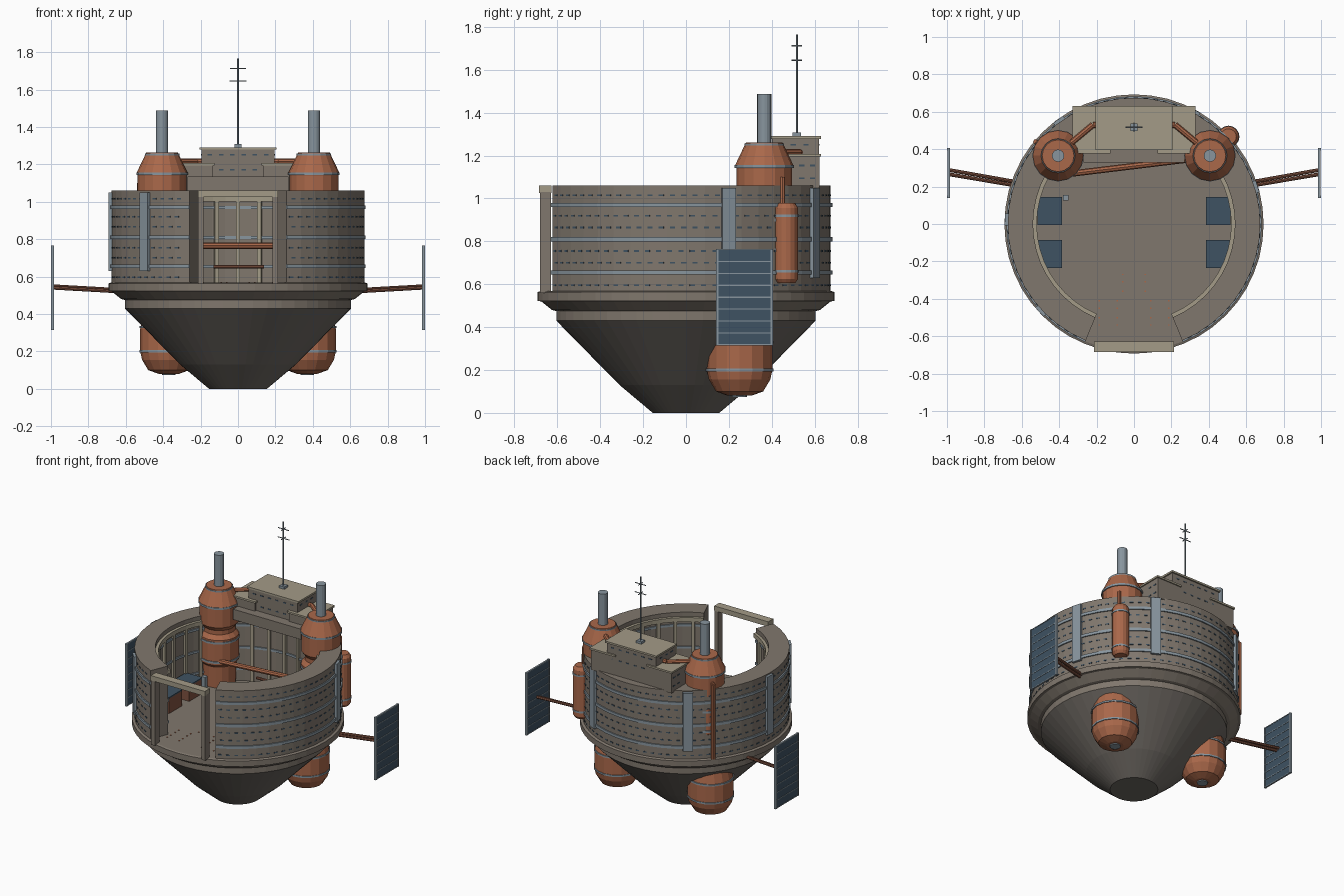
import bpy, bmesh, math
from mathutils import Vector, Matrix

if "Cube" in bpy.data.objects:
    bpy.data.objects.remove(bpy.data.objects["Cube"])

def mat(name, r, g, b):
    m = bpy.data.materials.new(name)
    lin = lambda c: ((c / 255 + 0.055) / 1.055) ** 2.4
    m.diffuse_color = (lin(r), lin(g), lin(b), 1)
    m.use_nodes = True
    m.node_tree.nodes["Principled BSDF"].inputs["Base Color"].default_value = m.diffuse_color
    return m

WALL = mat("warm_grey", 128, 119, 109)
HULL = mat("dark_warm_grey", 108, 103, 97)
BEIGE = mat("beige", 163, 155, 135)
RUST = mat("rust_orange", 170, 104, 74)
BROWN = mat("brown", 128, 82, 64)
STEEL = mat("blue_steel", 136, 149, 158)
NAVY = mat("dark_blue", 62, 82, 98)

def finish(bm, name, m):
    bmesh.ops.recalc_face_normals(bm, faces=bm.faces)
    me = bpy.data.meshes.new(name)
    bm.to_mesh(me)
    bm.free()
    me.materials.append(m)
    ob = bpy.data.objects.new(name, me)
    bpy.context.collection.objects.link(ob)
    return ob

def lathe(name, prof, m, loc=(0, 0), n=16):
    """Closed solid of revolution from (radius, z) points."""
    bm = bmesh.new()
    rings = [[bm.verts.new((loc[0] + r * math.cos(2 * math.pi * i / n),
                            loc[1] + r * math.sin(2 * math.pi * i / n), z)) for i in range(n)]
             for r, z in prof]
    for a, b in zip(rings, rings[1:]):
        for i in range(n):
            bm.faces.new((a[i], a[(i + 1) % n], b[(i + 1) % n], b[i]))
    bm.faces.new(rings[0])
    bm.faces.new(rings[-1])
    return finish(bm, name, m)

def arc(name, r0, r1, z0, z1, m, a0=-67.5, a1=247.5, n=42):
    """Ring segment with a rectangular section."""
    bm = bmesh.new()
    secs = []
    for i in range(n + 1):
        a = math.radians(a0 + (a1 - a0) * i / n)
        secs.append([bm.verts.new((r * math.cos(a), r * math.sin(a), z))
                     for r, z in ((r0, z0), (r1, z0), (r1, z1), (r0, z1))])
    for s, t in zip(secs, secs[1:]):
        for k in range(4):
            bm.faces.new((s[k], s[(k + 1) % 4], t[(k + 1) % 4], t[k]))
    bm.faces.new(secs[0])
    bm.faces.new(secs[-1])
    return finish(bm, name, m)

def boxes(name, items, m):
    """items: (x0, x1, y0, y1, z0, z1) boxes joined in one object."""
    bm = bmesh.new()
    for x0, x1, y0, y1, z0, z1 in items:
        M = Matrix.Translation(((x0 + x1) / 2, (y0 + y1) / 2, (z0 + z1) / 2)) @ \
            Matrix.Diagonal((abs(x1 - x0), abs(y1 - y0), z1 - z0, 1))
        bmesh.ops.create_cube(bm, size=1, matrix=M)
    return finish(bm, name, m)

def radial(name, items, m):
    """items: (angle, radius, depth, width, z0, z1) boxes facing outward."""
    bm = bmesh.new()
    for a, r, d, w, z0, z1 in items:
        M = Matrix.Rotation(math.radians(a), 4, 'Z') @ \
            Matrix.Translation((r, 0, (z0 + z1) / 2)) @ Matrix.Diagonal((d, w, z1 - z0, 1))
        bmesh.ops.create_cube(bm, size=1, matrix=M)
    return finish(bm, name, m)

def rods(name, items, m, n=8):
    """items: (start, end, radius)."""
    bm = bmesh.new()
    for p, q, r in items:
        p, q = Vector(p), Vector(q)
        M = Matrix.Translation((p + q) / 2) @ (q - p).to_track_quat('Z', 'Y').to_matrix().to_4x4()
        bmesh.ops.create_cone(bm, cap_ends=True, segments=n, radius1=r, radius2=r,
                              depth=(q - p).length, matrix=M)
    return finish(bm, name, m)

# Conical hull, rim and floor
lathe("hull", [(0.155, 0), (0.31, 0.13), (0.605, 0.43)], HULL, n=48)
lathe("rim", [(0.605, 0.43), (0.605, 0.475), (0.625, 0.48), (0.675, 0.52), (0.693, 0.522),
              (0.693, 0.563), (0.68, 0.568)], WALL, n=48)

# Ring wall, open at the front, with bands and small rivet plates
arc("ring_wall", 0.54, 0.675, 0.56, 1.06, WALL)
for i, z in enumerate((0.655, 0.81, 0.97)):
    arc(f"outer_band_{i}", 0.67, 0.683, z - 0.01, z + 0.01, STEEL)
    arc(f"inner_band_{i}", 0.532, 0.542, z - 0.008, z + 0.008, STEEL)
arc("inner_top_rail", 0.52, 0.545, 1.0, 1.03, BEIGE)
radial("inner_ribs", [(-60 + i * 300 / 24, 0.532, 0.022, 0.022, 0.565, 1.01) for i in range(25)], BEIGE)
radial("wall_plates", [(-65 + (i + 0.25 * (k % 2)) * 4.5, 0.6745, 0.004, 0.024, z - 0.004, z + 0.004)
                       for k, z in enumerate((0.595, 0.70, 0.755, 0.865, 0.92, 1.015))
                       for i in range(69)], NAVY)
radial("wall_pilasters", [(a, 0.678, 0.026, 0.066, 0.63, 1.05) for a in (17, 62, 126, 178, 223)], STEEL)

# Gate in the opening
boxes("gate_posts", [(s * 0.185, s * 0.215, -0.68, -0.63, 0.56, 1.03) for s in (-1, 1)], WALL)
boxes("gate_lintel", [(-0.215, 0.215, -0.685, -0.627, 1.025, 1.06)], BEIGE)

# Tall tanks with chimneys, and the lower tanks in the hull
for s, side in ((-1, "left"), (1, "right")):
    c = (s * 0.406, 0.365)
    lathe(f"{side}_tank", [(0.11, 0.56), (0.115, 0.72), (0.132, 0.74), (0.132, 0.92), (0.108, 0.95),
                           (0.108, 0.98), (0.13, 1.01), (0.13, 1.14), (0.136, 1.155),
                           (0.085, 1.262)], RUST, c)
    for i, (r, z) in enumerate(((0.138, 1.15), (0.137, 0.90), (0.137, 0.76), (0.092, 1.25))):
        lathe(f"{side}_tank_band_{i}", [(r, z - 0.007), (r, z + 0.007)], STEEL, c)
    lathe(f"{side}_chimney", [(0.033, 1.2), (0.033, 1.487)], STEEL, c)
    c = (s * 0.37, 0.25)
    lathe(f"{side}_lower_tank", [(0.055, 0.08), (0.11, 0.1), (0.143, 0.155), (0.153, 0.2), (0.153, 0.32),
                                 (0.135, 0.4), (0.09, 0.45), (0.04, 0.465)], RUST, c)
    for i, z in enumerate((0.2, 0.33)):
        lathe(f"{side}_lower_band_{i}", [(0.157, z - 0.006), (0.157, z + 0.006)], STEEL, c)
    lathe(f"{side}_lower_nozzle", [(0.035, 0.073), (0.035, 0.09)], STEEL, c)
    # Pipe from tank to deckhouse
    rods(f"{side}_roof_pipe", [((s * 0.34, 0.43, 1.215), (s * 0.22, 0.53, 1.215), 0.016),
                               ((s * 0.22, 0.53, 1.215), (s * 0.19, 0.53, 1.215), 0.016)], RUST)

    # Solar wing: arm, frame and cells
    rods(f"{side}_arm", [((s * 0.63, 0.205, 0.52), (s * 0.985, 0.265, 0.54), 0.01),
                         ((s * 0.63, 0.225, 0.528), (s * 0.985, 0.288, 0.548), 0.01)], BROWN)
    x = s * 0.991
    boxes(f"{side}_solar_panel", [(x - 0.004, x + 0.004, 0.145, 0.4, 0.32, 0.76)], NAVY)
    bars = [(x - 0.008, x + 0.008, y, y + 0.012, 0.315, 0.765) for y in (0.14, 0.393)]
    bars += [(x - 0.006, x + 0.006, 0.145, 0.4, 0.315 + i * 0.0555, 0.3205 + i * 0.0555) for i in range(9)]
    boxes(f"{side}_solar_frame", bars, STEEL)

    # Consoles on the floor
    con = [(s * 0.385, s * 0.515, y, y + 0.15) for y in (-0.235, -0.005)]
    boxes(f"{side}_consoles", [b + (0.56, 0.675) for b in con], BROWN)
    boxes(f"{side}_console_tops", [b + (0.675, 0.684) for b in con], NAVY)

# Cross pipe between the tanks
rods("cross_pipes", [((-0.33, 0.27, 0.765), (0.33, 0.35, 0.765), 0.017)], RUST)
rods("low_pipe", [((-0.13, 0.4, 0.652), (0.14, 0.4, 0.652), 0.01)], BROWN)
boxes("small_console", [(-0.38, -0.35, 0.125, 0.155, 0.56, 0.70)], STEEL)

# Floor markers
boxes("floor_markers", [(s * x - 0.004, s * x + 0.004, y - 0.004, y + 0.004, 0.565, 0.572)
                        for s in (-1, 1) for x in (0.09, 0.185)
                        for y in (-0.54, -0.5, -0.45, -0.41)] +
      [(s * 0.06 - 0.004, s * 0.06 + 0.004, y - 0.004, y + 0.004, 0.565, 0.572)
       for s in (-1, 1) for y in (-0.36, -0.31, -0.27)], RUST)

# Deckhouse at the rear
boxes("deckhouse_base", [(-0.27, 0.27, 0.33, 0.6, 1.06, 1.135)], WALL)
boxes("deckhouse_body", [(-0.195, 0.195, 0.4, 0.62, 1.06, 1.28)], WALL)
boxes("deckhouse_wings", [(s * 0.135, s * 0.32, 0.385, 0.622, 1.05, 1.195) for s in (-1, 1)], WALL)
boxes("deckhouse_roof", [(-0.205, 0.205, 0.395, 0.63, 1.278, 1.291)], BEIGE)
boxes("wing_roofs", [(s * 0.125, s * 0.328, 0.377, 0.63, 1.195, 1.208) for s in (-1, 1)], BEIGE)
slots = [(x - 0.012, x + 0.012, y, y + 0.004, z - 0.004, z + 0.004)
         for x in (-0.15, -0.09, -0.03, 0.03, 0.09, 0.15) for y in (0.398, 0.618) for z in (1.25, 1.17)]
slots += [(s * 0.194, s * 0.197, y - 0.012, y + 0.012, 1.246, 1.254)
          for s in (-1, 1) for y in (0.44, 0.5, 0.56)]
slots += [(s * 0.319, s * 0.322, y - 0.012, y + 0.012, z, z + 0.008)
          for s in (-1, 1) for y in (0.54, 0.59) for z in (1.09, 1.15)]
boxes("deckhouse_slots", slots, NAVY)

# Antenna mast
boxes("antenna_foot", [(-0.02, 0.02, 0.497, 0.537, 1.29, 1.308)], STEEL)
rods("antenna", [((0, 0.517, 1.3), (0, 0.517, 1.765), 0.005)] +
     [((-w, 0.517, z), (w, 0.517, z), 0.003) for w, z in ((0.045, 1.645), (0.042, 1.712))] +
     [((0, 0.517 - 0.025, z), (0, 0.517 + 0.025, z), 0.003) for z in (1.645, 1.712)], STEEL)

# Outer side tank on the right, drain pipe on the left
c = (0.505, 0.467)
lathe("side_tank", [(0.042, 0.605), (0.056, 0.625), (0.056, 0.955), (0.042, 0.978)], RUST, c)
for i, z in enumerate((0.66, 0.92)):
    lathe(f"side_tank_band_{i}", [(0.059, z - 0.006), (0.059, z + 0.006)], STEEL, c)
rods("side_tank_pipe", [((0.5, 0.45, 0.97), (0.5, 0.45, 1.1), 0.012),
                        ((0.5, 0.45, 1.1), (0.43, 0.39, 1.1), 0.012)], RUST)
rods("drain_pipe", [((-0.525, 0.44, 0.565), (-0.525, 0.44, 1.1), 0.014),
                    ((-0.525, 0.44, 1.1), (-0.43, 0.38, 1.1), 0.014)], RUST)
